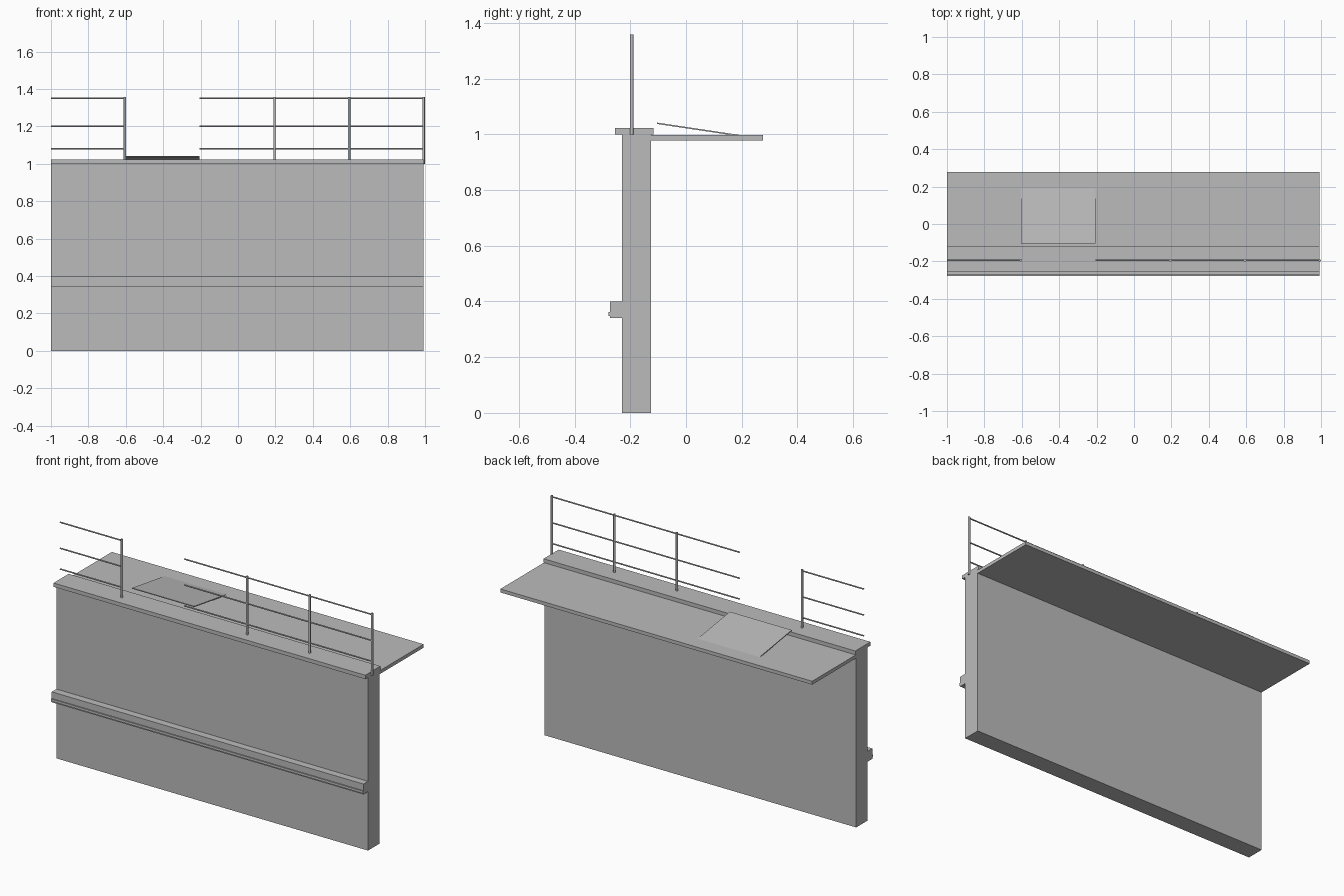
import bpy, bmesh, math
from mathutils import Vector

if "Cube" in bpy.data.objects:
    bpy.data.objects.remove(bpy.data.objects["Cube"])


def material(name, value):
    m = bpy.data.materials.new(name)
    m.diffuse_color = (value, value, value, 1)
    m.use_nodes = True
    m.node_tree.nodes["Principled BSDF"].inputs["Base Color"].default_value = m.diffuse_color
    return m


CONCRETE = material("concrete grey", 0.5)
X0, X1 = -1.0, 0.992          # ends of the wall run
BAYS = 10                     # panels along the run


def finish(name, bm):
    bmesh.ops.recalc_face_normals(bm, faces=bm.faces)
    me = bpy.data.meshes.new(name)
    bm.to_mesh(me)
    bm.free()
    me.materials.append(CONCRETE)
    ob = bpy.data.objects.new(name, me)
    bpy.context.collection.objects.link(ob)
    return ob


def extrude_profile(name, profile, x0=X0, x1=X1, bays=1):
    """Sweep a closed (y, z) profile along x, with a seam at every bay."""
    bm = bmesh.new()
    rings = [[bm.verts.new((x0 + (x1 - x0) * i / bays, y, z)) for y, z in profile]
             for i in range(bays + 1)]
    n = len(profile)
    for a, b in zip(rings, rings[1:]):
        for k in range(n):
            bm.faces.new((a[k], a[(k + 1) % n], b[(k + 1) % n], b[k]))
    bm.faces.new(rings[0])
    bm.faces.new(rings[-1])
    return finish(name, bm)


def rect(y0, y1, z0, z1):
    return [(y0, z0), (y1, z0), (y1, z1), (y0, z1)]


def bar(name, start, end, radius, sides=8):
    """Round bar between two points."""
    a, b = Vector(start), Vector(end)
    bm = bmesh.new()
    bmesh.ops.create_cone(bm, cap_ends=True, segments=sides, radius1=radius,
                          radius2=radius, depth=(b - a).length)
    ob = finish(name, bm)
    ob.rotation_mode = 'QUATERNION'
    ob.rotation_quaternion = (b - a).to_track_quat('Z', 'Y')
    ob.location = (a + b) / 2
    for p in ob.data.polygons:
        p.use_smooth = len(p.vertices) == 4
    return ob


# Main wall, its cap and the walkway deck behind it
extrude_profile("wall", rect(-0.23, -0.125, 0.0, 1.0), bays=BAYS)
extrude_profile("wall_cap", rect(-0.255, -0.117, 1.0, 1.022), bays=BAYS)
extrude_profile("walkway_deck", rect(-0.125, 0.277, 0.978, 0.998), bays=BAYS)

# Ledge on the front with a narrow strip along its lower edge
extrude_profile("front_ledge", rect(-0.272, -0.23, 0.34, 0.40), bays=BAYS)
extrude_profile("ledge_strip", rect(-0.278, -0.272, 0.348, 0.362), bays=BAYS)

# Sloping access plate in the railing gap
extrude_profile("ramp_plate",
                [(-0.104, 1.037), (0.19, 0.993), (0.19, 0.998), (-0.104, 1.042)],
                -0.603, -0.207)

# Railing posts and horizontal rails, with a gap above the ramp plate
RAIL_Y = -0.195
for i, x in enumerate((-0.605, 0.195, 0.594, 0.993)):
    bar(f"railing_post_{i + 1}", (x, RAIL_Y, 1.0), (x, RAIL_Y, 1.358), 0.0065)
for side, x0, x1 in (("left", X0, -0.603), ("right", -0.205, 0.995)):
    for level, z in (("lower", 1.08), ("middle", 1.20), ("upper", 1.35)):
        bar(f"{side}_{level}_rail", (x0, RAIL_Y, z), (x1, RAIL_Y, z), 0.004)
